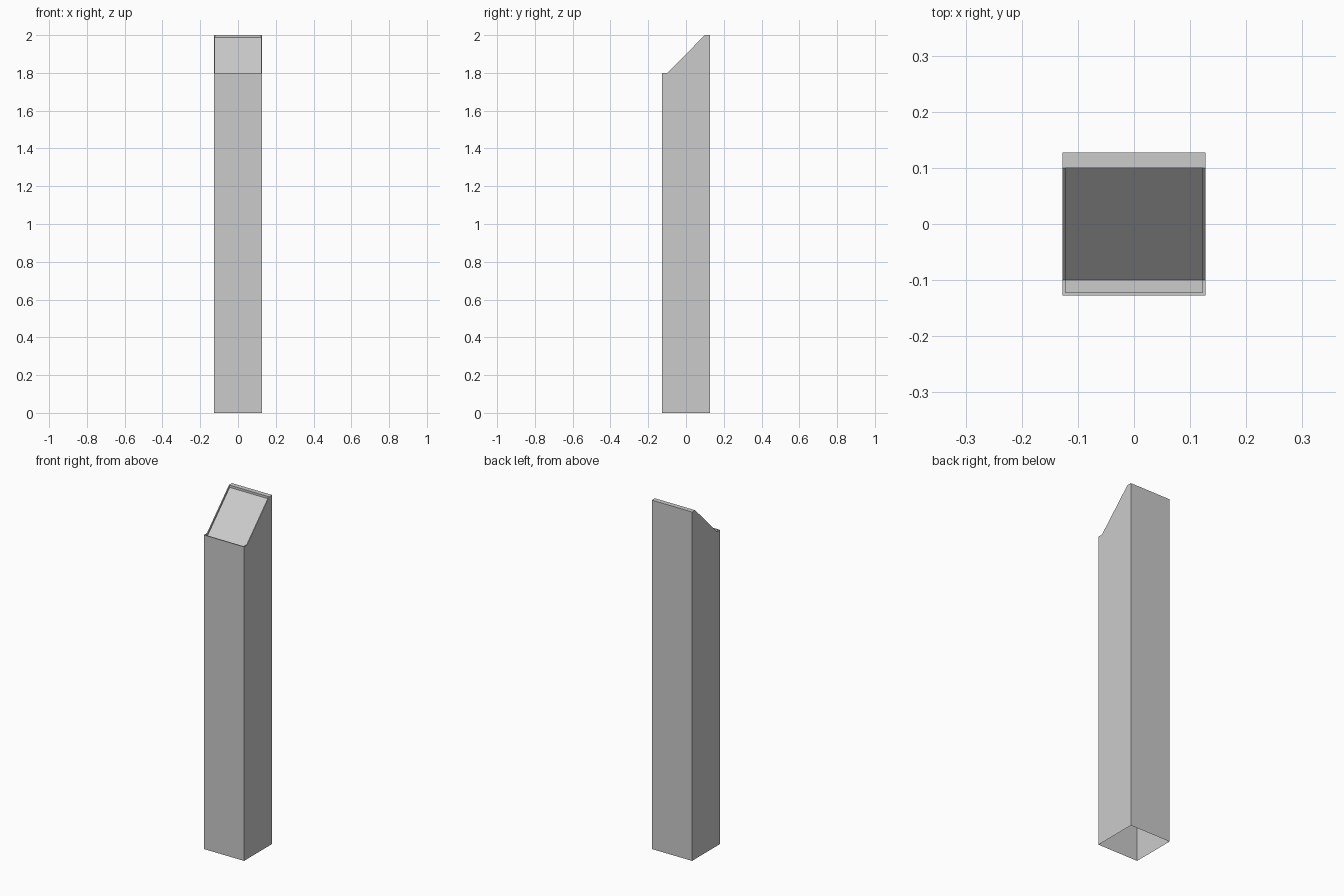
import bpy
import bmesh

if "Cube" in bpy.data.objects:
    bpy.data.objects.remove(bpy.data.objects["Cube"])

W = 0.1275          # half width of the post
IN = 0.1225         # half width of the recess
LOW, HIGH = 1.8, 2.0
SLOPE = 0.1         # slope runs from y = -SLOPE to +SLOPE
DEPTH = 0.013       # recess depth

bm = bmesh.new()


def ring(half, drop=0.0):
    """U-shaped rim: down the left of the slope, along the front, up the right."""
    left = [(SLOPE, HIGH), (-SLOPE, LOW), (-half, LOW)]
    pts = [(-half, y, z - drop) for y, z in left]
    pts += [(half, y, z - drop) for y, z in reversed(left)]
    return [bm.verts.new(p) for p in pts]


def bridge(a, b, closed=False):
    for i in range(len(a) if closed else len(a) - 1):
        j = (i + 1) % len(a)
        bm.faces.new((a[i], a[j], b[j], b[i]))


outer, inner, floor = ring(W), ring(IN), ring(IN, DEPTH)

# Thin rim and recess walls
bridge(outer, inner)
bridge(inner, floor, closed=True)

# Recessed sloping panel and its flat foot
bm.faces.new((floor[0], floor[1], floor[4], floor[5]))
bm.faces.new((floor[1], floor[2], floor[3], floor[4]))

# Flat top ledge at the back
back_l = bm.verts.new((-W, W, HIGH))
back_r = bm.verts.new((W, W, HIGH))
bm.faces.new((outer[5], back_r, back_l, outer[0], inner[0], inner[5]))

# Four thin walls, open at the bottom
fl, fr, br, bl = [bm.verts.new((x, y, 0)) for x, y in
                  ((-W, -W), (W, -W), (W, W), (-W, W))]
bm.faces.new((fl, fr, outer[3], outer[2]))
bm.faces.new((br, bl, back_l, back_r))
bm.faces.new((bl, fl, outer[2], outer[1], outer[0], back_l))
bm.faces.new((fr, br, back_r, outer[5], outer[4], outer[3]))

bmesh.ops.recalc_face_normals(bm, faces=bm.faces[:])
mesh = bpy.data.meshes.new("information_post")
bm.to_mesh(mesh)
bm.free()
bpy.context.collection.objects.link(bpy.data.objects.new("information_post", mesh))
